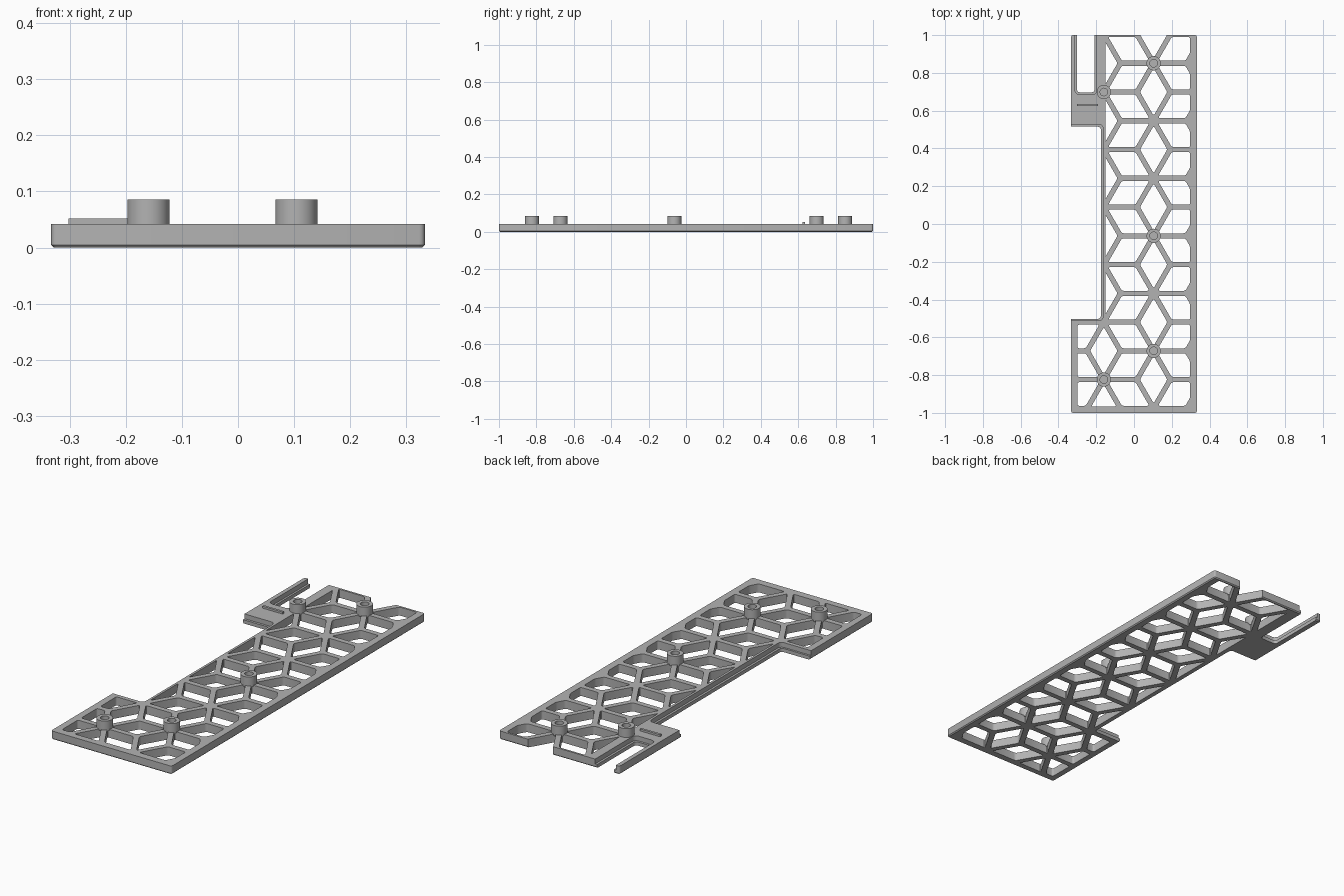
import bpy, bmesh, math
from mathutils import Vector

cube = bpy.data.objects.get("Cube")
if cube:
    bpy.data.objects.remove(cube, do_unlink=True)

HX, HY, T = 0.333, 1.0, 0.042        # plate half sizes and thickness
PITCH = 0.3045                       # spacing of the lattice nodes
NODE = Vector((0.104, 0.851))        # one six-way node
COL = PITCH * math.sqrt(3) / 2
BAR = 0.0135                         # half width of a lattice bar
LEDGE = 0.018

grey = bpy.data.materials.new("plain grey")
grey.use_nodes = True
grey.diffuse_color = (0.45, 0.45, 0.45, 1)
grey.node_tree.nodes["Principled BSDF"].inputs["Base Color"].default_value = grey.diffuse_color


def make_object(name, bm):
    bmesh.ops.recalc_face_normals(bm, faces=bm.faces)
    mesh = bpy.data.meshes.new(name)
    bm.to_mesh(mesh)
    bm.free()
    mesh.materials.append(grey)
    ob = bpy.data.objects.new(name, mesh)
    bpy.context.collection.objects.link(ob)
    return ob


def add_prism(bm, pts, z0, z1, radius=0.0):
    """Extrude a flat outline and round its upright edges."""
    face = bm.faces.new([bm.verts.new((p[0], p[1], z0)) for p in pts])
    out = bmesh.ops.extrude_face_region(bm, geom=[face])["geom"]
    tops = [v for v in out if isinstance(v, bmesh.types.BMVert)]
    bmesh.ops.translate(bm, verts=tops, vec=(0, 0, z1 - z0))
    upright = [e for v in tops for e in v.link_edges
               if abs(e.verts[0].co.z - e.verts[1].co.z) > 1e-5]
    if radius:
        bmesh.ops.bevel(bm, geom=upright, offset=radius, segments=3, profile=0.5,
                        affect='EDGES', clamp_overlap=True)


def rect(x0, x1, y0, y1):
    return [(x0, y0), (x1, y0), (x1, y1), (x0, y1)]


def clip(pts, axis, limit, sign):
    """Keep the part of a convex outline on one side of a line."""
    out = []
    for a, b in zip(pts, pts[1:] + pts[:1]):
        da, db = sign * (a[axis] - limit), sign * (b[axis] - limit)
        if da >= 0:
            out.append(a)
        if da * db < 0:
            out.append(a.lerp(b, da / (da - db)))
    return out


def area(pts):
    return abs(sum(a.x * b.y - b.x * a.y for a, b in zip(pts, pts[1:] + pts[:1]))) / 2


def cut(target, name, bm):
    cutter = make_object(name, bm)
    mod = target.modifiers.new(name, 'BOOLEAN')
    mod.operation, mod.solver, mod.object = 'DIFFERENCE', 'EXACT', cutter
    bpy.context.view_layer.objects.active = target
    bpy.ops.object.modifier_apply(modifier=mod.name)
    bpy.data.objects.remove(cutter, do_unlink=True)


# Base plate with rounded corners and a fine chamfer underneath
bm = bmesh.new()
add_prism(bm, rect(-HX, HX, -HY, HY), 0, T, 0.01)
under = [e for e in bm.edges if all(v.co.z < 1e-5 for v in e.verts)]
bmesh.ops.bevel(bm, geom=under, offset=0.005, segments=1, affect='EDGES')
plate = make_object("lattice_plate", bm)

# Side notch and end slot, each leaving a low ledge around it
for name, outline, z0, rad in (
        ("notch", rect(-0.5, -0.175, -0.502, 0.515), -0.1, 0.015),
        ("notch_ledge", rect(-0.5, -0.164, -0.512, 0.527), LEDGE, 0.02),
        ("slot", rect(-0.302, -0.209, 0.697, 1.2), -0.1, 0.015),
        ("slot_ledge", rect(-0.312, -0.198, 0.686, 1.2), LEDGE, 0.02)):
    bm = bmesh.new()
    add_prism(bm, outline, z0, 0.1, rad)
    cut(plate, name, bm)

# Rhombic windows between the bars, clipped to the frame
half = PITCH / 2
scale = 1 - BAR / (half / 2)
bm = bmesh.new()
for i in range(-3, 3):
    for j in range(-9, 4):
        node = NODE + Vector((i * COL, (j + (i % 2) / 2) * PITCH))
        for angle in (-30, 30, 90):
            t = math.radians(angle)
            along = Vector((math.cos(t), math.sin(t)))
            across = Vector((-along.y, along.x)) / math.sqrt(3)
            mid = node + along * half
            cell = [mid + d * half * scale for d in (along, across, -along, -across)]
            foot = mid.y < -0.53
            for axis, limit, sign in ((0, -0.299 if foot else -0.152, 1), (0, 0.297, -1),
                                      (1, -0.967, 1), (1, -0.53 if foot else 1.1, -1)):
                cell = clip(cell, axis, limit, sign)
            if len(cell) > 2 and area(cell) > 0.0006:
                add_prism(bm, cell, -0.1, 0.1, 0.009)
cut(plate, "windows", bm)

# Hollow round standoffs on some nodes
profile = [(0, T), (0.02, T), (0.02, 0.086), (0.0375, 0.086), (0.0375, 0.036), (0, 0.036)]
standoffs = []
for n, (i, j) in enumerate(((0, 0), (-1, -1), (0, -3), (0, -5), (-1, -6))):
    bm = bmesh.new()
    vs = [bm.verts.new((r, 0, z)) for r, z in profile]
    es = [bm.edges.new(pair) for pair in zip(vs, vs[1:])]
    bmesh.ops.spin(bm, geom=vs + es, cent=(0, 0, 0), axis=(0, 0, 1),
                   angle=math.tau, steps=40)
    bmesh.ops.remove_doubles(bm, verts=bm.verts, dist=1e-5)
    ob = make_object(f"standoff_{n + 1}", bm)
    ob.location = (NODE.x + i * COL, NODE.y + (j + (i % 2) / 2) * PITCH, 0)
    standoffs.append(ob)

# Raised rib on the solid pad
bm = bmesh.new()
add_prism(bm, rect(-0.302, -0.19, 0.624, 0.636), T - 0.005, 0.052)
rib = make_object("pad_rib", bm)

# Smooth the round parts, keep edges sharp
bpy.ops.object.select_all(action='DESELECT')
for ob in standoffs + [plate]:
    ob.select_set(True)
bpy.context.view_layer.objects.active = plate
bpy.ops.object.shade_smooth_by_angle(angle=math.radians(32))
